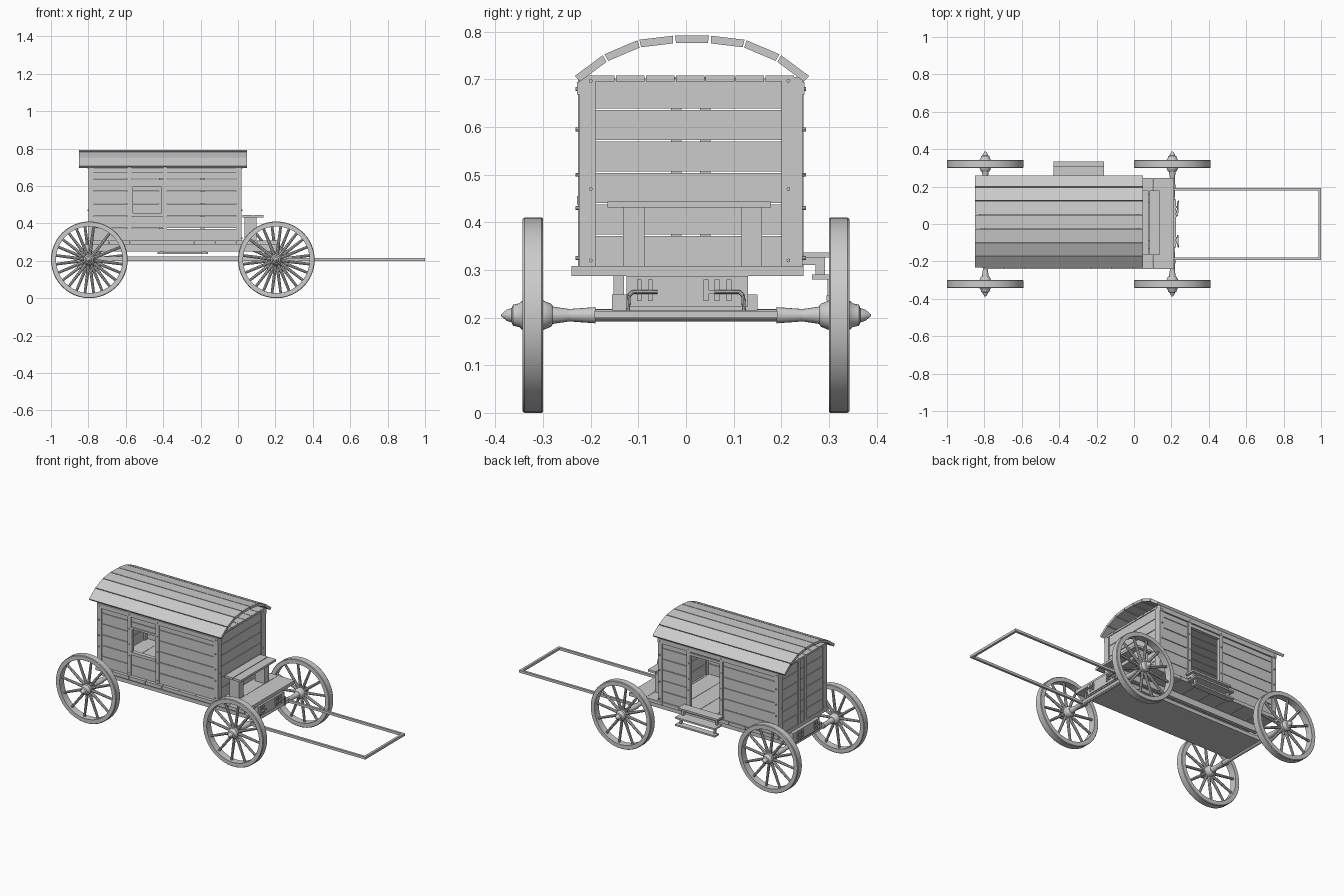
import bpy, bmesh, math, random
from mathutils import Matrix, Vector

if "Cube" in bpy.data.objects:
    bpy.data.objects.remove(bpy.data.objects["Cube"])

random.seed(4)


def finish(name, bm, smooth=False):
    bmesh.ops.recalc_face_normals(bm, faces=bm.faces)
    me = bpy.data.meshes.new(name)
    bm.to_mesh(me)
    bm.free()
    ob = bpy.data.objects.new(name, me)
    bpy.context.collection.objects.link(ob)
    if smooth:
        bpy.ops.object.select_all(action='DESELECT')
        ob.select_set(True)
        bpy.context.view_layer.objects.active = ob
        bpy.ops.object.shade_smooth_by_angle(angle=math.radians(35))
    return ob


def boxes(name, items):
    """One object from (x0, x1, y0, y1, z0, z1) boxes."""
    bm = bmesh.new()
    for x0, x1, y0, y1, z0, z1 in items:
        m = (Matrix.Translation(((x0 + x1) / 2, (y0 + y1) / 2, (z0 + z1) / 2))
             @ Matrix.Diagonal((x1 - x0, y1 - y0, z1 - z0, 1)))
        bmesh.ops.create_cube(bm, size=1, matrix=m)
    return finish(name, bm)


def rod(bm, a, b, r1, r2=None, n=12):
    a, b = Vector(a), Vector(b)
    d = b - a
    m = Matrix.Translation((a + b) / 2) @ d.to_track_quat('Z', 'Y').to_matrix().to_4x4()
    bmesh.ops.create_cone(bm, cap_ends=True, segments=n, radius1=r1,
                          radius2=r1 if r2 is None else r2, depth=d.length, matrix=m)


def lathe(bm, profile, cx, cz, sign, n, closed=False):
    """Turn (y, radius) points round an axle line."""
    rings = [[bm.verts.new((cx + r * math.cos(2 * math.pi * i / n), sign * y,
                            cz + r * math.sin(2 * math.pi * i / n))) for i in range(n)]
             for y, r in profile]
    pairs = list(zip(rings, rings[1:])) + ([(rings[-1], rings[0])] if closed else [])
    for p, q in pairs:
        for i in range(n):
            j = (i + 1) % n
            bm.faces.new((p[i], p[j], q[j], q[i]))
    if not closed:
        bm.faces.new(rings[0])
        bm.faces.new(rings[-1])


# Wheels: rim, turned hub and twelve spokes
R, FRONT_X, REAR_X = 0.205, 0.205, -0.795
RIM = [(0.300, 0.202), (0.303, R), (0.339, R), (0.343, 0.202), (0.343, 0.178), (0.300, 0.178)]
HUB = [(0.280, 0.020), (0.283, 0.024), (0.300, 0.031), (0.343, 0.031), (0.350, 0.025),
       (0.363, 0.022), (0.366, 0.015), (0.376, 0.012), (0.388, 0.002)]
for end, cx in (("front", FRONT_X), ("rear", REAR_X)):
    for side, s in (("right", -1), ("left", 1)):
        bm = bmesh.new()
        lathe(bm, RIM, cx, R, s, 48, True)
        lathe(bm, HUB, cx, R, s, 24)
        for k in range(12):
            a = 2 * math.pi * (k + (0.25 if s > 0 else 0.75)) / 12
            d = Vector((math.cos(a), 0, math.sin(a)))
            c = Vector((cx, s * 0.321, R))
            rod(bm, c + d * 0.02, c + d * 0.183, 0.009, 0.007, 8)
        finish(f"{end}_{side}_wheel", bm, True)
    # Axle with collars
    bm = bmesh.new()
    rod(bm, (cx, -0.29, R), (cx, 0.29, R), 0.013, n=16)
    for s in (-1, 1):
        rod(bm, (cx, s * 0.19, R), (cx, s * 0.245, R), 0.017, 0.013, 16)
        rod(bm, (cx, s * 0.245, R), (cx, s * 0.285, R), 0.013, 0.019, 16)
    finish(f"{end}_axle", bm, True)
    # Bolster with hinge plates
    boxes(f"{end}_bolster", [(cx - 0.025, cx + 0.02, -0.125, 0.13, 0.222, 0.287),
                             (cx - 0.02, cx + 0.015, -0.155, 0.15, 0.215, 0.248)])
    face = cx + 0.02 if end == "front" else cx - 0.025
    boxes(f"{end}_hinge_plates",
          [(face - 0.006, face + 0.006, y - 0.005, y + 0.005, 0.235, 0.28)
           for y in (-0.098, -0.075, 0.042, 0.065, 0.09)]
          + [(face - 0.009, face + 0.009, y - 0.016, y + 0.016, 0.25, 0.258)
             for y in (-0.087, 0.06)])

# Undercarriage board and rails
boxes("undercarriage_board", [(-0.80, 0.20, -0.13, 0.13, 0.200, 0.222)])
boxes("chassis_rails", [(-0.80, 0.205, y - 0.011, y + 0.011, 0.249, 0.287)
                        for y in (-0.141, 0.114)])

# Drawbar frame
boxes("shafts", [(0.21, 1.0, 0.178, 0.192, 0.199, 0.214), (0.21, 1.0, -0.192, -0.178, 0.199, 0.214),
                 (0.986, 1.0, -0.192, 0.192, 0.199, 0.214),
                 (0.20, 0.215, -0.192, 0.192, 0.196, 0.217)])
bm = bmesh.new()
for s in (-1, 1):
    path = [(0.235, s * 0.06, 0.254), (0.235, s * 0.112, 0.254),
            (0.237, s * 0.12, 0.246), (0.237, s * 0.122, 0.208)]
    for a, b in zip(path, path[1:]):
        rod(bm, a, b, 0.004, n=8)
finish("shaft_hooks", bm, True)

# Deck
n = 9
w = 1.015 / n
boxes("deck", [(-0.80 + i * w, -0.80 + (i + 1) * w - 0.002, -0.24, 0.247, 0.287, 0.308)
               for i in range(n)])

# Plank walls
X0, X1, Y0, Y1, Z0, ROWS, H = -0.80, 0.02, -0.225, 0.245, 0.308, 6, 0.0662


def rows(lo=0.0, hi=1.0):
    for i in range(ROWS):
        a = max(Z0 + i * H, lo)
        b = min(Z0 + (i + 1) * H - 0.0025 - random.random() * 0.0015, hi)
        if b - a > 0.004:
            yield a, b


WIN = (-0.57, -0.40, 0.455, 0.605)
DOOR = (-0.40, -0.20, 0.0, 0.655)


def side_wall(name, y, hole):
    hx0, hx1, hz0, hz1 = hole
    parts = []
    for xa, xb, za, zb in ((X0 + 0.01, hx0, 0, 1), (hx1, X1 - 0.01, 0, 1),
                           (hx0, hx1, 0, hz0), (hx0, hx1, hz1, 1)):
        parts += [(xa, xb, y - 0.007, y + 0.007, a, b) for a, b in rows(za, zb)]
    boxes(name, parts)


side_wall("window_side_wall", Y0 + 0.012, WIN)
side_wall("door_side_wall", Y1 - 0.012, DOOR)
for name, x in (("front_wall", X1 - 0.012), ("rear_wall", X0 + 0.012)):
    boxes(name, [(x - 0.007, x + 0.007, Y0 + 0.012, Y1 - 0.012, a, b) for a, b in rows()])

# Corner posts, battens and top rails
TOP = 0.705
posts = []
for x0, x1 in ((X0, X0 + 0.028), (X1 - 0.028, X1)):
    for y0, y1 in ((Y0, Y0 + 0.035), (Y1 - 0.045, Y1 - 0.018)):
        posts.append((x0, x1, y0, y1, Z0, TOP))
    posts += [(x0, x1, Y0, Y0 + 0.02, Z0, TOP), (x0, x1, Y1 - 0.02, Y1, Z0, TOP)]
boxes("corner_posts", posts)
boxes("rear_battens", [(X0, X0 + 0.01, y - 0.011, y + 0.011, Z0, TOP) for y in (-0.02, 0.04)])
boxes("window_posts", [(x - 0.011, x + 0.011, Y0 - 0.002, Y0 + 0.02, Z0, TOP)
                       for x in (-0.581, -0.390)])
boxes("window_frame", [(-0.57, -0.40, Y0 - 0.004, Y0 + 0.022, 0.437, 0.455),
                       (-0.57, -0.40, Y0, Y0 + 0.02, 0.594, 0.606),
                       (-0.57, -0.562, Y0, Y0 + 0.02, 0.455, 0.6),
                       (-0.408, -0.40, Y0, Y0 + 0.02, 0.455, 0.6)])
boxes("door_posts", [(x - 0.011, x + 0.011, Y1 - 0.02, Y1 + 0.002, Z0, TOP)
                     for x in (-0.411, -0.189)] + [(-0.40, -0.20, Y1 - 0.02, Y1, 0.645, 0.66)])
boxes("top_rails", [(X0, X1, Y0 - 0.004, Y0 + 0.016, 0.668, 0.695),
                    (X0, X1, Y1 - 0.016, Y1 + 0.004, 0.668, 0.695)])

# Bolts
bm = bmesh.new()
for z in (0.325, 0.43, 0.50, 0.595, 0.68):
    for x in (X0 + 0.014, -0.581, -0.390, X1 - 0.014):
        rod(bm, (x, Y0 - 0.007, z), (x, Y0, z), 0.004, n=8)
    for x in (X0 + 0.014, -0.411, -0.189, X1 - 0.014):
        rod(bm, (x, Y1, z), (x, Y1 + 0.007, z), 0.004, n=8)
for z in (0.32, 0.47, 0.697):
    for y in (-0.2, 0.215):
        for x in (X0, X1):
            rod(bm, (x - 0.004, y, z), (x + 0.004, y, z), 0.004, n=8)
finish("bolts", bm)

# Ceiling boards
w = 0.44 / 7
boxes("ceiling", [(X0, X1, -0.21 + i * w, -0.21 + (i + 1) * w - 0.003, 0.696, 0.708)
                  for i in range(7)])

# Arched plank roof
ARC = [(-0.235, 0.706), (-0.173, 0.752), (-0.100, 0.783), (-0.025, 0.792),
       (0.050, 0.792), (0.125, 0.783), (0.198, 0.752), (0.260, 0.706)]
bm = bmesh.new()
for (ya, za), (yb, zb) in zip(ARC, ARC[1:]):
    a, b = Vector((0, ya, za)), Vector((0, yb, zb))
    d = (b - a).normalized()
    nrm = Vector((0, d.z, -d.y)) * 0.016
    a, b = a + d * 0.002, b - d * 0.002
    quad = [a, b, b + nrm - d * 0.002, a + nrm + d * 0.002]
    p = [bm.verts.new(v + Vector((-0.85, 0, 0))) for v in quad]
    q = [bm.verts.new(v + Vector((0.047, 0, 0))) for v in quad]
    bm.faces.new(p)
    bm.faces.new(q)
    for i in range(4):
        j = (i + 1) % 4
        bm.faces.new((p[i], p[j], q[j], q[i]))
finish("roof", bm)

# Driver seat
boxes("seat", [(0.025, 0.078, -0.165, 0.178, 0.431, 0.444),
               (0.082, 0.135, -0.165, 0.178, 0.431, 0.444)])
boxes("seat_legs", [(0.035, 0.098, -0.132, -0.087, 0.308, 0.432),
                    (0.035, 0.098, 0.115, 0.160, 0.308, 0.432)])

# Door steps
boxes("door_steps", [(-0.43, -0.16, 0.247, 0.308, 0.326, 0.337),
                     (-0.43, -0.16, 0.265, 0.334, 0.280, 0.290),
                     (-0.43, -0.16, 0.295, 0.334, 0.236, 0.246)])
boxes("step_supports", [(x - 0.006, x + 0.006, y0, y1, z0, z1) for x in (-0.41, -0.18)
                        for y0, y1, z0, z1 in ((0.272, 0.292, 0.288, 0.328),
                                               (0.297, 0.312, 0.244, 0.282),
                                               (0.24, 0.275, 0.310, 0.327))])
